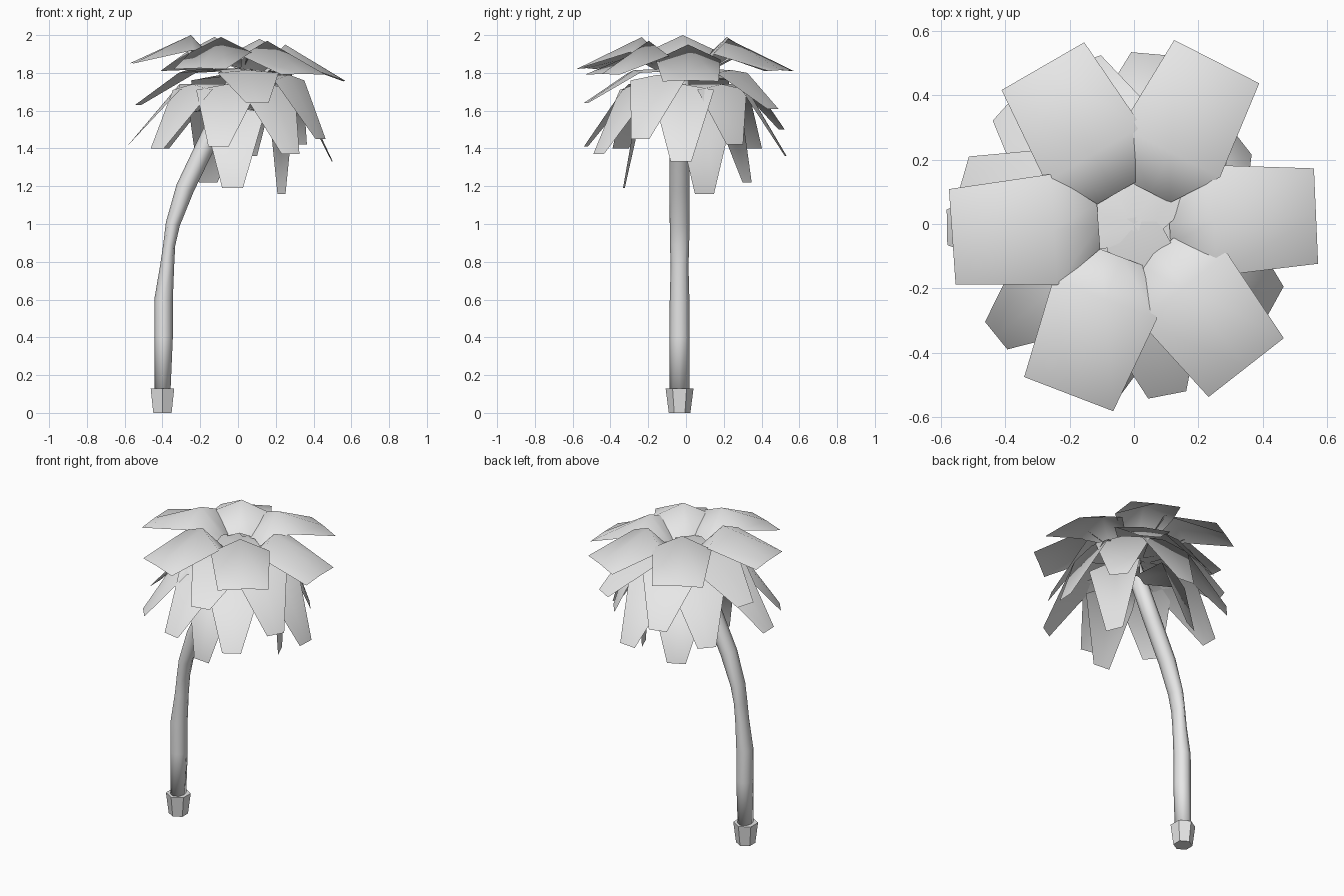
import bpy, math
from mathutils import Vector

if "Cube" in bpy.data.objects:
    bpy.data.objects.remove(bpy.data.objects["Cube"])

mat = bpy.data.materials.new("light_grey")
mat.diffuse_color = (0.8, 0.8, 0.8, 1)
mat.use_nodes = True
mat.node_tree.nodes["Principled BSDF"].inputs["Base Color"].default_value = mat.diffuse_color


def make(name, verts, faces, smooth=True):
    me = bpy.data.meshes.new(name)
    me.from_pydata(verts, [], faces)
    me.materials.append(mat)
    for p in me.polygons:
        p.use_smooth = smooth
    ob = bpy.data.objects.new(name, me)
    bpy.context.collection.objects.link(ob)
    return ob


def tube(name, rings, sides, smooth, turn=0.0):
    """Rings of (x, z, radius in plane, radius in y) around a path in the xz plane."""
    verts, n = [], len(rings)
    for i, (x, z, rx, ry) in enumerate(rings):
        a, b = rings[max(i - 1, 0)], rings[min(i + 1, n - 1)]
        t = Vector((b[0] - a[0], b[1] - a[1])).normalized()
        for k in range(sides):
            w = 2 * math.pi * k / sides + turn
            u = rx * math.cos(w)
            verts.append((x + u * t.y, -0.034 + ry * math.sin(w), z - u * t.x))
    faces = [(i * sides + k, i * sides + (k + 1) % sides,
              (i + 1) * sides + (k + 1) % sides, (i + 1) * sides + k)
             for i in range(n - 1) for k in range(sides)]
    faces += [tuple(range(sides))[::-1], tuple(range((n - 1) * sides, n * sides))]
    return make(name, verts, faces, smooth)


def leaf(name, angle, rows):
    """Rows of (radius, half width, edge z, middle z), run outwards along the angle."""
    a = math.radians(angle)
    d, s = Vector((math.cos(a), math.sin(a))), Vector((-math.sin(a), math.cos(a)))
    verts, faces = [], []
    for r, h, ze, zm in rows:
        for k, z in ((-1, ze), (0, zm), (1, ze)):
            p = d * r + s * (h * k)
            verts.append((p.x, p.y, z))
    for i in range(len(rows) - 1):
        for k in (0, 1):
            q = i * 3 + k
            faces.append((q, q + 3, q + 4, q + 1))
    return make(name, verts, faces)


# Base collar and bent trunk
tube("base_collar", [(-0.40, 0, 0.056, 0.057), (-0.40, 0.13, 0.072, 0.074)], 6, False, math.pi / 6)
tube("trunk", [(-0.40, 0.10, 0.042, 0.053), (-0.394, 0.40, 0.049, 0.053),
               (-0.394, 0.60, 0.049, 0.052), (-0.375, 0.78, 0.037, 0.047),
               (-0.364, 0.89, 0.032, 0.051), (-0.345, 1.00, 0.038, 0.052),
               (-0.28, 1.19, 0.049, 0.053), (-0.165, 1.43, 0.05, 0.053),
               (-0.01, 1.76, 0.045, 0.05)], 8, True)

# Top crown: six broad folded leaves (angle, height shift, tip height)
for i, (ang, dz, tip) in enumerate([(2.5, -0.04, 1.755), (63, -0.01, 1.81), (120, 0, 1.81),
                                    (184, 0.01, 1.85), (249, 0, 1.82), (308, -0.02, 1.79)]):
    leaf(f"top_leaf_{i + 1}", ang,
         [(0.11, 0.07, 1.82 + dz, 1.84 + dz), (0.25, 0.172, 1.91 + dz, 1.99 + dz),
          (0.565, 0.148, tip, tip + 0.005)])

# Three upper hanging leaves that meet in the middle of the crown
for i, (ang, r, z) in enumerate([(-79, 0.54, 1.64), (164, 0.55, 1.63), (60, 0.53, 1.61)]):
    leaf(f"upper_hanging_leaf_{i + 1}", ang,
         [(-0.02, 0.07, 1.815, 1.825), (0.28, 0.165, 1.80, 1.815), (r, 0.06, z, z)])

# Lower tiers: (shoulder radius, shoulder height), then (angle, tip radius, tip height)
tiers = {
    "outer": ((0.31, 1.78), [(-29, 0.50, 1.45), (107, 0.53, 1.50)]),
    "middle": ((0.31, 1.73), [(-3, 0.50, 1.33), (-59, 0.54, 1.37), (-101, 0.54, 1.41),
                              (-141, 0.55, 1.40), (181, 0.58, 1.42), (138, 0.54, 1.40),
                              (85, 0.53, 1.36), (38, 0.42, 1.42)]),
    "lower": ((0.25, 1.61), [(-95, 0.33, 1.19), (23, 0.25, 1.16), (116, 0.36, 1.22)]),
}
for tier, ((sr, sz), leaves) in tiers.items():
    for i, (ang, r, z) in enumerate(leaves):
        leaf(f"{tier}_hanging_leaf_{i + 1}", ang,
             [(0.04, 0.06, sz, sz + 0.01), (sr, 0.165, sz - 0.02, sz + 0.01), (r, 0.055, z, z)])
